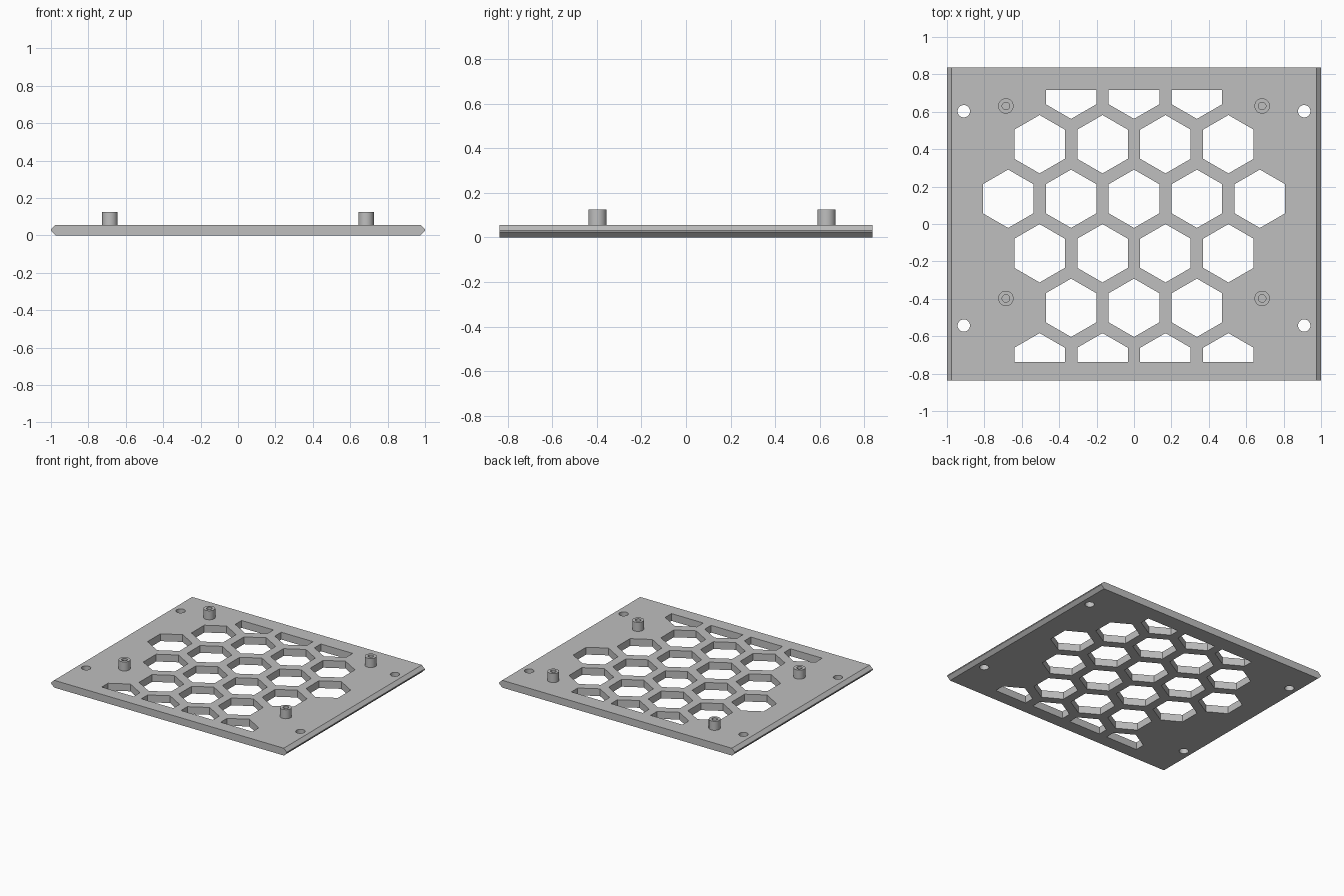
import bpy, bmesh
from math import pi, sin, cos, radians

cube = bpy.data.objects.get("Cube")
if cube:
    bpy.data.objects.remove(cube, do_unlink=True)

HALF_X, HALF_Y, TOP = 1.0, 0.837, 0.056
POST_TOP = 0.125
HEX_R, PITCH_X, PITCH_Y, ROW_Y = 0.156, 0.3365, 0.2915, 0.135
GRILLE_MIN, GRILLE_MAX = -0.738, 0.717

grey = bpy.data.materials.new("plain grey")
grey.use_nodes = True
colour = (0.52, 0.52, 0.52, 1)
grey.diffuse_color = colour
grey.node_tree.nodes["Principled BSDF"].inputs["Base Color"].default_value = colour


def make_object(name, bm):
    bmesh.ops.recalc_face_normals(bm, faces=bm.faces)
    mesh = bpy.data.meshes.new(name)
    bm.to_mesh(mesh)
    bm.free()
    mesh.materials.append(grey)
    obj = bpy.data.objects.new(name, mesh)
    bpy.context.collection.objects.link(obj)
    return obj


def prism(bm, points, offset):
    """Extrude a closed outline along the offset."""
    face = bm.faces.new([bm.verts.new(p) for p in points])
    ext = bmesh.ops.extrude_face_region(bm, geom=[face])["geom"]
    moved = [v for v in ext if isinstance(v, bmesh.types.BMVert)]
    bmesh.ops.translate(bm, verts=moved, vec=offset)


def ring(x, y, r, n, z, turn=0):
    return [(x + r * cos(turn + 2 * pi * i / n),
             y + r * sin(turn + 2 * pi * i / n), z) for i in range(n)]


def select_only(obj):
    bpy.ops.object.select_all(action="DESELECT")
    obj.select_set(True)
    bpy.context.view_layer.objects.active = obj


# Plate with bevelled left and right edges
bm = bmesh.new()
half = [(0.975, 0), (HALF_X, 0.024), (HALF_X, 0.032), (0.975, TOP)]
outline = half + [(-x, z) for x, z in reversed(half)]
prism(bm, [(x, -HALF_Y, z) for x, z in outline], (0, 2 * HALF_Y, 0))
plate = make_object("vent_plate", bm)

# Cutter: honeycomb openings, trimmed at both ends of the grille
bm = bmesh.new()
for row, count in zip(range(-3, 3), (4, 3, 4, 5, 4, 3)):
    for i in range(count):
        x = (i - (count - 1) / 2) * PITCH_X
        pts = [(px, min(max(py, GRILLE_MIN), GRILLE_MAX), pz) for px, py, pz
               in ring(x, ROW_Y + row * PITCH_Y, HEX_R, 6, -0.1, radians(30))]
        prism(bm, pts, (0, 0, 0.3))

# Cutter: screw holes near the corners
for x in (-0.91, 0.91):
    for y in (-0.543, 0.603):
        prism(bm, ring(x, y, 0.033, 32, -0.1), (0, 0, 0.3))
cutter = make_object("hole_cutter", bm)
cutter.hide_render = True

cut = plate.modifiers.new("openings", "BOOLEAN")
cut.operation = "DIFFERENCE"
cut.solver = "EXACT"
cut.object = cutter
select_only(plate)
bpy.ops.object.modifier_apply(modifier=cut.name)
bpy.data.objects.remove(cutter, do_unlink=True)
bpy.ops.object.shade_smooth_by_angle(angle=radians(20))

# Hollow mounting posts
for side, x in (("right", -0.685), ("left", 0.685)):
    for end, y in (("front", -0.398), ("back", 0.631)):
        bm = bmesh.new()
        loops = [[bm.verts.new(p) for p in ring(x, y, r, 32, z)]
                 for r, z in ((0.041, TOP), (0.041, POST_TOP),
                              (0.02, POST_TOP), (0.02, TOP))]
        for a, b in zip(loops, loops[1:]):
            for i in range(32):
                j = (i + 1) % 32
                bm.faces.new((a[i], a[j], b[j], b[i]))
        post = make_object(f"{end}_{side}_post", bm)
        select_only(post)
        bpy.ops.object.shade_smooth_by_angle(angle=radians(30))
